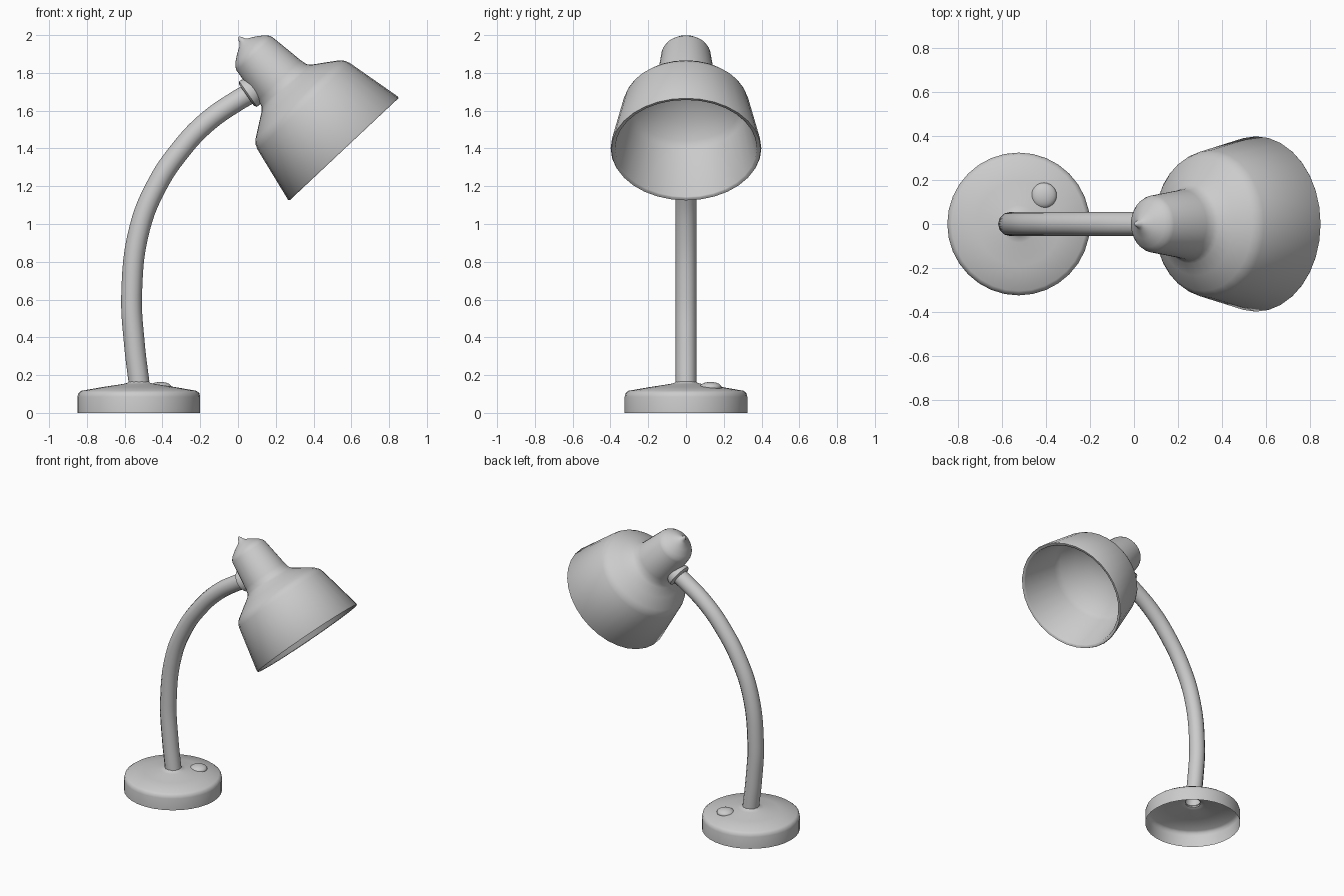
import bpy, bmesh, math
from mathutils import Vector

if "Cube" in bpy.data.objects:
    bpy.data.objects.remove(bpy.data.objects["Cube"])


def lathe(name, profile, origin, axis, segments=32, angle=40):
    """Revolve (radius, height) points around an axis through origin."""
    bm = bmesh.new()
    rings = []
    for r, h in profile:
        if r == 0:
            rings.append([bm.verts.new((0, 0, h))] * segments)
        else:
            rings.append([bm.verts.new((r * math.cos(a), r * math.sin(a), h))
                          for a in (2 * math.pi * i / segments for i in range(segments))])
    for lo, hi in zip(rings, rings[1:]):
        for i in range(segments):
            j = (i + 1) % segments
            quad = list(dict.fromkeys((lo[i], lo[j], hi[j], hi[i])))
            bm.faces.new(quad)
    mesh = bpy.data.meshes.new(name)
    bm.to_mesh(mesh)
    bm.free()
    ob = bpy.data.objects.new(name, mesh)
    bpy.context.collection.objects.link(ob)
    ob.location = origin
    ob.rotation_euler = Vector(axis).to_track_quat('Z', 'Y').to_euler()
    smooth(ob, angle)
    return ob


def smooth(ob, angle=40):
    bpy.ops.object.select_all(action='DESELECT')
    ob.select_set(True)
    bpy.context.view_layer.objects.active = ob
    bpy.ops.object.shade_smooth_by_angle(angle=math.radians(angle))


# Hollow base: open underneath, shallow cone top with a fillet up to the stem
lathe("base", [(0.325, 0), (0.325, 0.085), (0.32, 0.105), (0.305, 0.117),
               (0.19, 0.137), (0.085, 0.153), (0.062, 0.158), (0.05, 0.168)],
      (-0.525, 0, 0), (0, 0, 1))

# Switch button
bpy.ops.mesh.primitive_uv_sphere_add(segments=24, ring_count=12, radius=1,
                                     location=(-0.41, 0.13, 0.136))
button = bpy.context.object
button.name = "switch_button"
button.scale = (0.058, 0.058, 0.028)
smooth(button)

# Curved stem swept along a smooth path
path = [(-0.524, 0.16), (-0.548, 0.36), (-0.563, 0.63), (-0.520, 0.98),
        (-0.427, 1.21), (-0.31, 1.385), (-0.17, 1.535), (0.0, 1.655), (0.09, 1.705)]
curve = bpy.data.curves.new("stem", 'CURVE')
curve.dimensions = '3D'
curve.bevel_depth = 0.055
curve.bevel_resolution = 4
curve.resolution_u = 6
spline = curve.splines.new('BEZIER')
spline.bezier_points.add(len(path) - 1)
for p, (x, z) in zip(spline.bezier_points, path):
    p.co = (x, 0, z)
    p.handle_left_type = p.handle_right_type = 'AUTO'
stem = bpy.data.objects.new("stem", curve)
bpy.context.collection.objects.link(stem)
bpy.ops.object.select_all(action='DESELECT')
stem.select_set(True)
bpy.context.view_layer.objects.active = stem
bpy.ops.object.convert(target='MESH')
smooth(bpy.context.object)

# Collar joining stem and shade
lathe("joint_collar", [(0, 0), (0.068, 0), (0.082, 0.01), (0.082, 0.025),
                       (0.065, 0.065), (0, 0.065)],
      (0.045, 0, 1.682), (0.82, 0, 0.57), 24)

# Shade: inner bell, rim, outer bell, neck and finial (heights run from rim to tip)
lathe("shade", [(0, 0.47), (0.13, 0.45), (0.22, 0.40), (0.30, 0.34), (0.322, 0.30),
                (0.375, 0.005), (0.38, 0), (0.395, -0.002),
                (0.399, 0.006), (0.335, 0.31), (0.325, 0.335), (0.305, 0.358),
                (0.235, 0.406), (0.18, 0.443), (0.163, 0.463), (0.155, 0.50),
                (0.13, 0.69), (0.122, 0.708), (0.105, 0.727), (0.068, 0.753),
                (0.03, 0.775), (0.018, 0.786), (0.012, 0.803), (0.004, 0.812),
                (0, 0.813)],
      (0.560, 0, 1.397), (-0.684, 0, 0.729))
